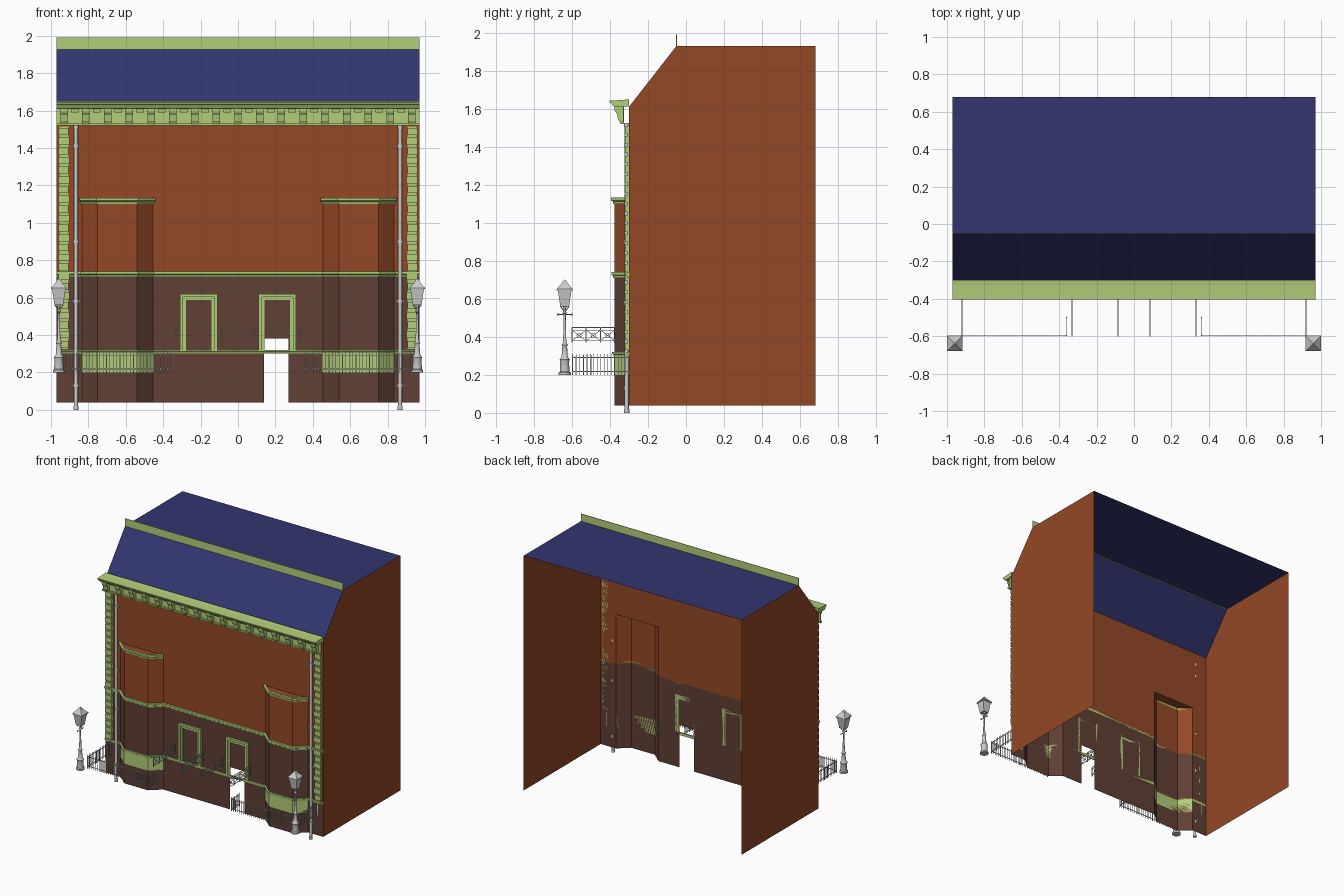
import bpy, bmesh, math
from mathutils import Vector

if "Cube" in bpy.data.objects:
    bpy.data.objects.remove(bpy.data.objects["Cube"])


def material(name, rgb):
    m = bpy.data.materials.new(name)
    m.diffuse_color = (*rgb, 1)
    m.use_nodes = True
    m.node_tree.nodes["Principled BSDF"].inputs["Base Color"].default_value = m.diffuse_color
    return m


BRICK = material("brick", (0.30, 0.065, 0.02))
STONE = material("brown_stone", (0.115, 0.05, 0.033))
SLATE = material("slate", (0.032, 0.036, 0.16))
TRIM = material("green_trim", (0.45, 0.62, 0.19))


def finish(name, bm, mat=None, mirror=False, closed=True, smooth=False):
    if closed:
        bmesh.ops.recalc_face_normals(bm, faces=bm.faces)
    me = bpy.data.meshes.new(name)
    bm.to_mesh(me)
    bm.free()
    ob = bpy.data.objects.new(name, me)
    bpy.context.collection.objects.link(ob)
    if mat:
        me.materials.append(mat)
    if mirror:
        ob.modifiers.new("mirror", 'MIRROR')
    if smooth:
        bpy.ops.object.select_all(action='DESELECT')
        ob.select_set(True)
        bpy.context.view_layer.objects.active = ob
        bpy.ops.object.shade_smooth_by_angle(angle=math.radians(40))
    return ob


def face(bm, pts):
    bm.faces.new([bm.verts.new(p) for p in pts])


def box(bm, lo, hi):
    vs = bmesh.ops.create_cube(bm, size=1)['verts']
    for v in vs:
        v.co = [(a + b) / 2 + c * (b - a) for a, b, c in zip(lo, hi, v.co)]


def loft(bm, rings, cap=True):
    rs = [[bm.verts.new(p) for p in r] for r in rings]
    n = len(rs[0])
    for a, b in zip(rs, rs[1:]):
        for i in range(n):
            j = (i + 1) % n
            bm.faces.new((a[i], a[j], b[j], b[i]))
    if cap:
        bm.faces.new(rs[0][::-1])
        bm.faces.new(rs[-1])


def rod(bm, a, b, r, n=4):
    a, b = Vector(a), Vector(b)
    q = (b - a).to_track_quat('Z', 'Y')
    ring = [q @ Vector((r * math.cos(t), r * math.sin(t), 0))
            for t in (math.pi / n + 2 * math.pi * i / n for i in range(n))]
    loft(bm, [[a + p for p in ring], [b + p for p in ring]])


def lathe(bm, x, y, prof, n):
    loft(bm, [[(x + r * math.cos(t), y + r * math.sin(t), z)
               for t in (math.pi / n + 2 * math.pi * i / n for i in range(n))] for r, z in prof])


def sweep(bm, path, prof):
    """Run an (outward, z) profile along a plan path with mitred corners."""
    p = [Vector(q) for q in path]
    nrm = [Vector(((b - a).y, -(b - a).x)).normalized() for a, b in zip(p, p[1:])]
    rings = []
    for i, q in enumerate(p):
        m, k = nrm[max(i - 1, 0)], nrm[min(i, len(nrm) - 1)]
        off = (m + k) / (1 + m.dot(k))
        rings.append([(q.x + off.x * o, q.y + off.y * o, z) for o, z in prof])
    loft(bm, rings)


def sheet(bm, path, z0, z1, gap=None):
    for a, b in zip(path, path[1:]):
        if gap is None or a[0] != gap:
            face(bm, [(*a, z0), (*b, z0), (*b, z1), (*a, z1)])


W, FY = 0.97, -0.30
BAY = [(-0.835, FY), (-0.75, -0.375), (-0.54, -0.375), (-0.455, FY)]
BAY_R = [(-x, y) for x, y in reversed(BAY)]
FRONT = [(-W, FY)] + BAY + BAY_R + [(W, FY)]
FRONT_DOOR = [(-W, FY)] + BAY + [(0.14, FY), (0.27, FY)] + BAY_R + [(W, FY)]

# lower front wall with the basement doorway
bm = bmesh.new()
sheet(bm, FRONT_DOOR, 0.04, 0.38, gap=0.14)
sheet(bm, FRONT_DOOR, 0.38, 0.72)
finish("lower_front_wall", bm, STONE, closed=False)

# upper front wall, bay tops
bm = bmesh.new()
sheet(bm, FRONT, 0.72, 1.12)
sheet(bm, [(-W, FY), (W, FY)], 1.12, 1.61)
for b in (BAY, BAY_R):
    face(bm, [(*p, 1.12) for p in b])
finish("upper_front_wall", bm, BRICK, closed=False)

# side walls
bm = bmesh.new()
GABLE = [(FY, 0.04), (0.68, 0.04), (0.68, 1.93), (-0.05, 1.93), (FY, 1.61)]
face(bm, [(W, y, z) for y, z in GABLE])
face(bm, [(-W, y, z) for y, z in reversed(GABLE)])
finish("side_walls", bm, BRICK, closed=False)

# roof: front slope and flat top
bm = bmesh.new()
for (y0, z0), (y1, z1) in (((FY, 1.61), (-0.05, 1.93)), ((-0.05, 1.93), (0.68, 1.93))):
    face(bm, [(-W, y0, z0), (W, y0, z0), (W, y1, z1), (-W, y1, z1)])
finish("roof", bm, SLATE, closed=False)
bm = bmesh.new()
box(bm, (-W, -0.052, 1.925), (W, -0.048, 1.99))
finish("ridge_cresting", bm, TRIM)

# string courses following the bays
for name, z0, z1, o in (("floor_band", 0.71, 0.74, 0.017), ("sill_band", 0.30, 0.32, 0.013)):
    bm = bmesh.new()
    h = z1 - z0
    sweep(bm, FRONT, [(0, z0), (o * .5, z0), (o * .6, z0 + h * .4), (o, z0 + h * .55), (o, z1), (0, z1)])
    finish(name, bm, TRIM)

# bay cornices and bay base panels
bm = bmesh.new()
sweep(bm, BAY, [(0, 1.10), (0.008, 1.10), (0.01, 1.112), (0.02, 1.118), (0.02, 1.132), (0, 1.132)])
finish("bay_cornice", bm, TRIM, mirror=True)
bm = bmesh.new()
sweep(bm, BAY, [(0, 0.20), (0.003, 0.20), (0.003, 0.305), (0, 0.305)])
finish("bay_panel", bm, TRIM, mirror=True)

# entrance door surrounds, two nested steps
bm = bmesh.new()
for x0, x1, top, y in ((0.11, 0.31, 0.62, -0.318), (0.126, 0.294, 0.604, -0.308)):
    w = 0.017
    box(bm, (x0, y, 0.32), (x0 + w, FY, top), )
    box(bm, (x1 - w, y, 0.32), (x1, FY, top))
    box(bm, (x0, y, top - w), (x1, FY, top))
finish("door_surround", bm, TRIM, mirror=True)

# corner quoins
bm = bmesh.new()
N, Z0, Z1 = 23, 0.325, 1.515
step = (Z1 - Z0) / N
box(bm, (0.905, -0.308, Z0), (0.955, FY, Z1))
for i in range(N):
    z = Z0 + i * step
    box(bm, (0.90 if i % 2 else 0.905, -0.322, z + 0.006), (0.96, FY, z + step - 0.008))
finish("quoins", bm, TRIM, mirror=True)

# main cornice: frieze, gutter moulding and brackets
bm = bmesh.new()
box(bm, (-W, -0.332, 1.52), (W, -0.325, 1.615))
box(bm, (-W, -0.345, 1.52), (W, -0.325, 1.532))
sweep(bm, [(-W, FY), (W, FY)], [(0, 1.612), (0.075, 1.608), (0.085, 1.615), (0.095, 1.632),
                                (0.103, 1.634), (0.103, 1.642), (0.03, 1.646), (0, 1.65)])
finish("cornice", bm, TRIM)
bm = bmesh.new()
BR = [(-0.328, 1.612), (-0.378, 1.612), (-0.376, 1.59), (-0.364, 1.575), (-0.358, 1.545), (-0.345, 1.525), (-0.328, 1.522)]
for i in range(17):
    x = -0.93 + i * 1.86 / 16
    loft(bm, [[(x + d, y, z) for y, z in BR] for d in (-0.02, 0.02)])
    if i < 16:
        box(bm, (x + 0.038, -0.352, 1.59), (x + 0.078, -0.328, 1.612))
finish("cornice_brackets", bm, TRIM)

# drain pipes with collars
bm = bmesh.new()
lathe(bm, 0.867, -0.312, [(0.011, 0), (0.011, 1.525)], 10)
for z in (0.01, 0.13, 0.58, 0.90, 1.41, 1.515):
    lathe(bm, 0.867, -0.312, [(0.014, z - 0.01), (0.014, z + 0.01)], 10)
for z in (0.13, 0.58, 0.90, 1.41):
    box(bm, (0.846, -0.31, z - 0.006), (0.888, -0.302, z + 0.006))
finish("drain_pipe", bm, mirror=True, smooth=True)

# street lamps
LX, LY = 0.958, -0.638
bm = bmesh.new()
lathe(bm, LX, LY, [(0.033, 0.20), (0.033, 0.212), (0.026, 0.217), (0.024, 0.27), (0.028, 0.28), (0.017, 0.295),
                   (0.013, 0.35), (0.017, 0.358), (0.009, 0.37), (0.007, 0.44), (0.006, 0.52), (0.012, 0.525),
                   (0.006, 0.533), (0.006, 0.55), (0.014, 0.562)], 12)
finish("lamp_post", bm, mirror=True, smooth=True)
bm = bmesh.new()
S = math.sqrt(2)
lathe(bm, LX, LY, [(0.023 * S, 0.56), (0.036 * S, 0.645)], 4)
lathe(bm, LX, LY, [(0.042 * S, 0.645), (0.042 * S, 0.652), (0.015 * S, 0.682), (0.012 * S, 0.69), (0.001, 0.702)], 4)
rod(bm, (LX, LY - 0.035, 0.518), (LX, LY + 0.035, 0.518), 0.003, 6)
for sx in (-1, 1):
    lathe(bm, LX, LY + sx * 0.035, [(0.005, 0.513), (0.005, 0.523)], 6)
    for sy in (-1, 1):
        rod(bm, (LX, LY, 0.53), (LX + sx * 0.023, LY + sy * 0.023, 0.562), 0.0025)
finish("lamp_lantern", bm, mirror=True)


# area fence
def fence(bm, a, b):
    a, b = Vector((*a, 0)), Vector((*b, 0))
    for z in (0.218, 0.292):
        rod(bm, a + Vector((0, 0, z)), b + Vector((0, 0, z)), 0.003)
    n = round((b - a).length / 0.018)
    for i in range(n + 1):
        p = a.lerp(b, i / n)
        big = i in (0, n)
        lathe(bm, p.x, p.y, [(0.004 if big else 0.0022, 0.20), (0.004 if big else 0.0022, 0.298), (0.0008, 0.31)], 4)


bm = bmesh.new()
fence(bm, (0.92, FY), (0.92, -0.597))
fence(bm, (0.92, -0.597), (0.36, -0.597))
fence(bm, (0.36, -0.597), (0.36, -0.50))
finish("area_fence", bm, mirror=True)

# entrance step railings with crossed bars
bm = bmesh.new()
for x in (0.085, 0.332):
    for z in (0.38, 0.435, 0.449):
        rod(bm, (x, -0.60, z), (x, FY, z), 0.0028)
    for i in range(4):
        y0, y1 = -0.60 + i * 0.075, -0.525 + i * 0.075
        ym = (y0 + y1) / 2
        rod(bm, (x, y0, 0.37), (x, y0, 0.449), 0.0035)
        rod(bm, (x, y0, 0.38), (x, y1, 0.435), 0.002)
        rod(bm, (x, y0, 0.435), (x, y1, 0.38), 0.002)
        ring = [(x, ym + 0.012 * math.cos(k * math.pi / 4), 0.4075 + 0.012 * math.sin(k * math.pi / 4)) for k in range(9)]
        for p, q in zip(ring, ring[1:]):
            rod(bm, p, q, 0.0018)
finish("step_railings", bm, mirror=True)
